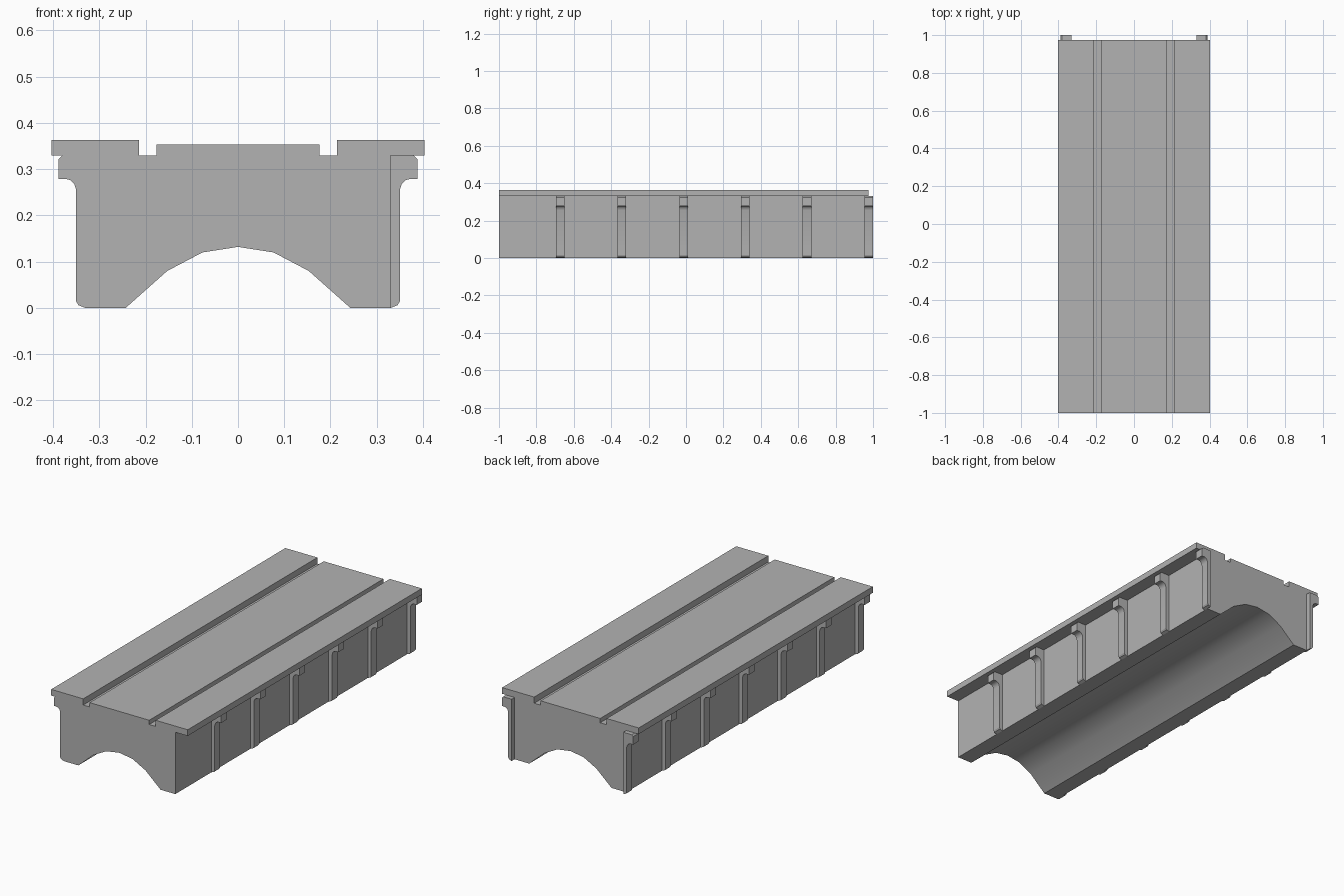
import bpy
import bmesh

cube = bpy.data.objects.get("Cube")
if cube:
    bpy.data.objects.remove(cube, do_unlink=True)

# Single concrete colour
concrete = bpy.data.materials.new("concrete_grey")
concrete.use_nodes = True
grey = (0.45, 0.45, 0.45, 1)
concrete.diffuse_color = grey
concrete.node_tree.nodes["Principled BSDF"].inputs["Base Color"].default_value = grey


def extrude_profile(name, profile, y_start, y_end):
    """Extrude an (x, z) outline along y."""
    bm = bmesh.new()
    face = bm.faces.new([bm.verts.new((x, y_start, z)) for x, z in profile])
    out = bmesh.ops.extrude_face_region(bm, geom=[face])
    moved = [g for g in out["geom"] if isinstance(g, bmesh.types.BMVert)]
    bmesh.ops.translate(bm, verts=moved, vec=(0, y_end - y_start, 0))
    bmesh.ops.recalc_face_normals(bm, faces=bm.faces)
    mesh = bpy.data.meshes.new(name)
    bm.to_mesh(mesh)
    bm.free()
    mesh.materials.append(concrete)
    obj = bpy.data.objects.new(name, mesh)
    bpy.context.collection.objects.link(obj)
    bpy.ops.object.select_all(action="DESELECT")
    bpy.context.view_layer.objects.active = obj
    obj.select_set(True)
    bpy.ops.object.shade_smooth_by_angle()
    return obj


FRONT, BACK = -1.0, 0.975

# Deck body: half outline from arch crown to deck centre, mirrored
half = [(0.077, 0.12), (0.153, 0.08), (0.243, 0),          # arch
        (0.33, 0), (0.33, 0.33),                           # side wall
        (0.403, 0.33), (0.403, 0.363), (0.214, 0.363),     # raised walkway
        (0.214, 0.33), (0.176, 0.33), (0.176, 0.353)]      # groove and roadway
outline = [(0, 0.132)] + half + [(-x, z) for x, z in reversed(half)]
extrude_profile("bridge_deck", outline, FRONT, BACK)

# Side ribs with a bracket under the walkway overhang
rib = [(0.33, 0), (0.345, 0.006), (0.35, 0.014), (0.35, 0.255),
       (0.354, 0.268), (0.362, 0.276), (0.372, 0.279), (0.388, 0.279),
       (0.388, 0.322), (0.38, 0.33), (0.33, 0.33)]
RIB_WIDTH = 0.046


def rib_row(name, side, count, spacing):
    for i in range(count):
        y = 1 - RIB_WIDTH - i * spacing
        extrude_profile(f"{name}_{i + 1}", [(side * x, z) for x, z in rib],
                        y, y + RIB_WIDTH)


rib_row("left_rib", 1, 6, 0.33)
rib_row("right_rib", -1, 7, 0.3256)
